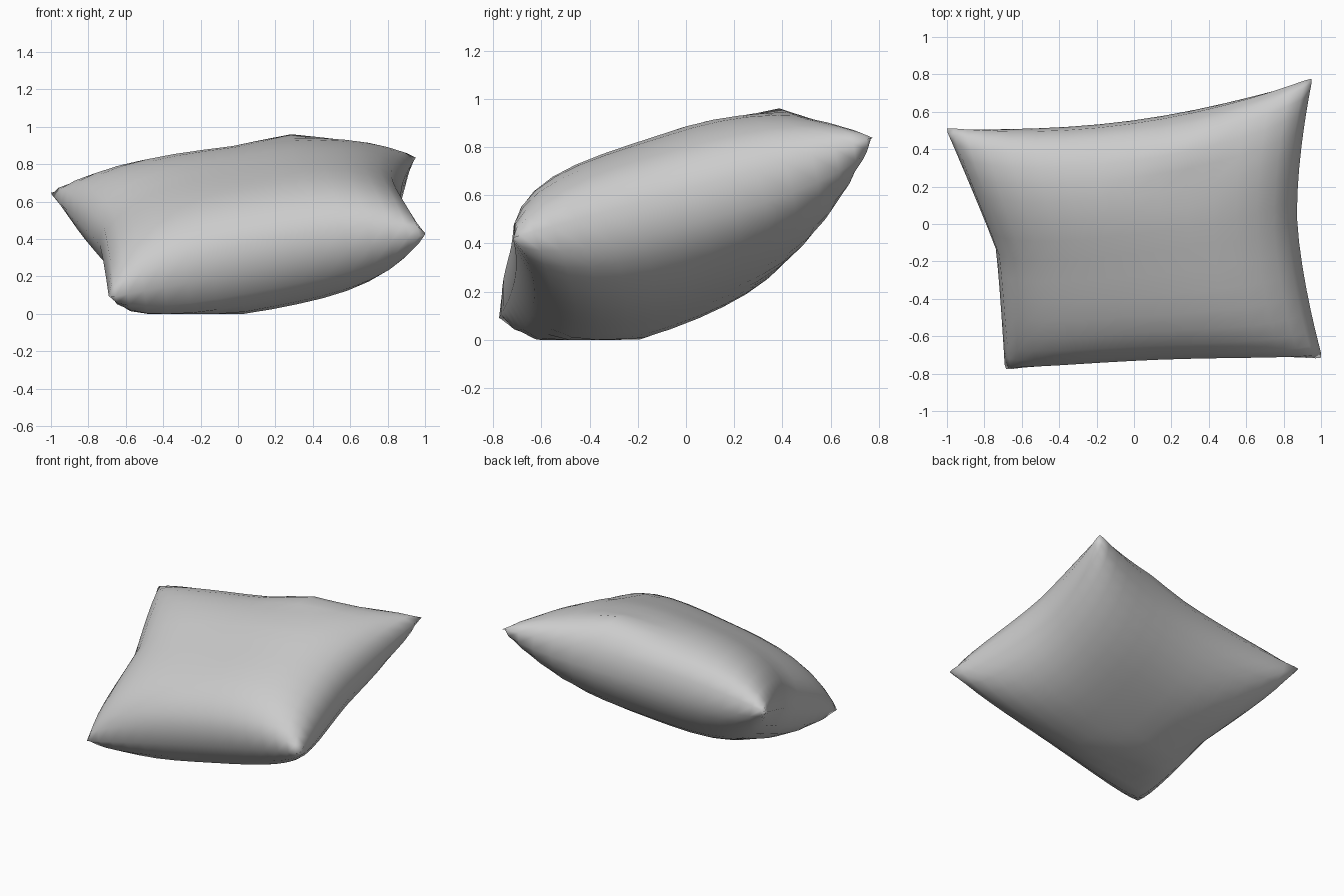
import bpy
import bmesh
from math import exp
from mathutils import Vector

if "Cube" in bpy.data.objects:
    bpy.data.objects.remove(bpy.data.objects["Cube"])

N = 16             # segments along each side of the cushion
NORMAL = Vector((-0.14, -0.335, 0.93)).normalized()

# seam corners: front/back, left/right
FL, FR = Vector((-0.69, -0.78, 0.085)), Vector((1.008, -0.72, 0.425))
BL, BR = Vector((-1.008, 0.515, 0.65)), Vector((0.955, 0.783, 0.84))


def spaced(i):
    """Parameter from -1 to 1, denser close to the seams."""
    t = 2 * i / N - 1
    return t * (1.4 - 0.4 * t * t)


def sheet_point(u, v):
    """Point on the middle sheet, with the sides pulled in between the corners."""
    s, t = (u + 1) / 2, (v + 1) / 2
    p = FL.lerp(FR, s).lerp(BL.lerp(BR, s), t)
    p.x -= 0.11 * u * (1 - abs(v) ** (1.1 if u < 0 else 1.6))
    p.y -= (0.115 if v > 0 else 0.04) * v * (1 - u * u)
    return p


def puff(u, v, height, pu, pv):
    """Rounded pillow profile, zero along the seams."""
    return height * (max(0, 1 - abs(u) ** pu) * max(0, 1 - abs(v) ** pv)) ** 0.5


bm = bmesh.new()
top, bottom = {}, {}
for i in range(N + 1):
    for j in range(N + 1):
        u, v = spaced(i), spaced(j)
        p = sheet_point(u, v)
        seam = i in (0, N) or j in (0, N)
        if i in (0, N) and j in (0, N):      # blunt corner tips
            p = p.lerp(sheet_point(0, 0), 0.008)
        # upper cover: softer at the back, with a small fold there
        up = p + NORMAL * puff(u, v, 0.325, 3, 2.2 if v > 0 else 4)
        if not seam:
            up.z += 0.045 * exp(-((u - 0.32) / 0.2) ** 2 - ((v - 0.82) / 0.15) ** 2)
        top[i, j] = bm.verts.new(up)
        # lower cover: deeper, pressed flat against the ground
        down = p - NORMAL * puff(u, v, 0.40, 3, 2.7 if v > 0 else 3)
        down.z = max(down.z, 0)
        bottom[i, j] = top[i, j] if seam else bm.verts.new(down)

# upper and lower covers share the seam
for i in range(N):
    for j in range(N):
        ring = [(i, j), (i + 1, j), (i + 1, j + 1), (i, j + 1)]
        bm.faces.new([top[k] for k in ring])
        bm.faces.new([bottom[k] for k in reversed(ring)])

for f in bm.faces:
    f.smooth = True

mesh = bpy.data.meshes.new("cushion")
bm.to_mesh(mesh)
bm.free()
cushion = bpy.data.objects.new("cushion", mesh)
bpy.context.collection.objects.link(cushion)
